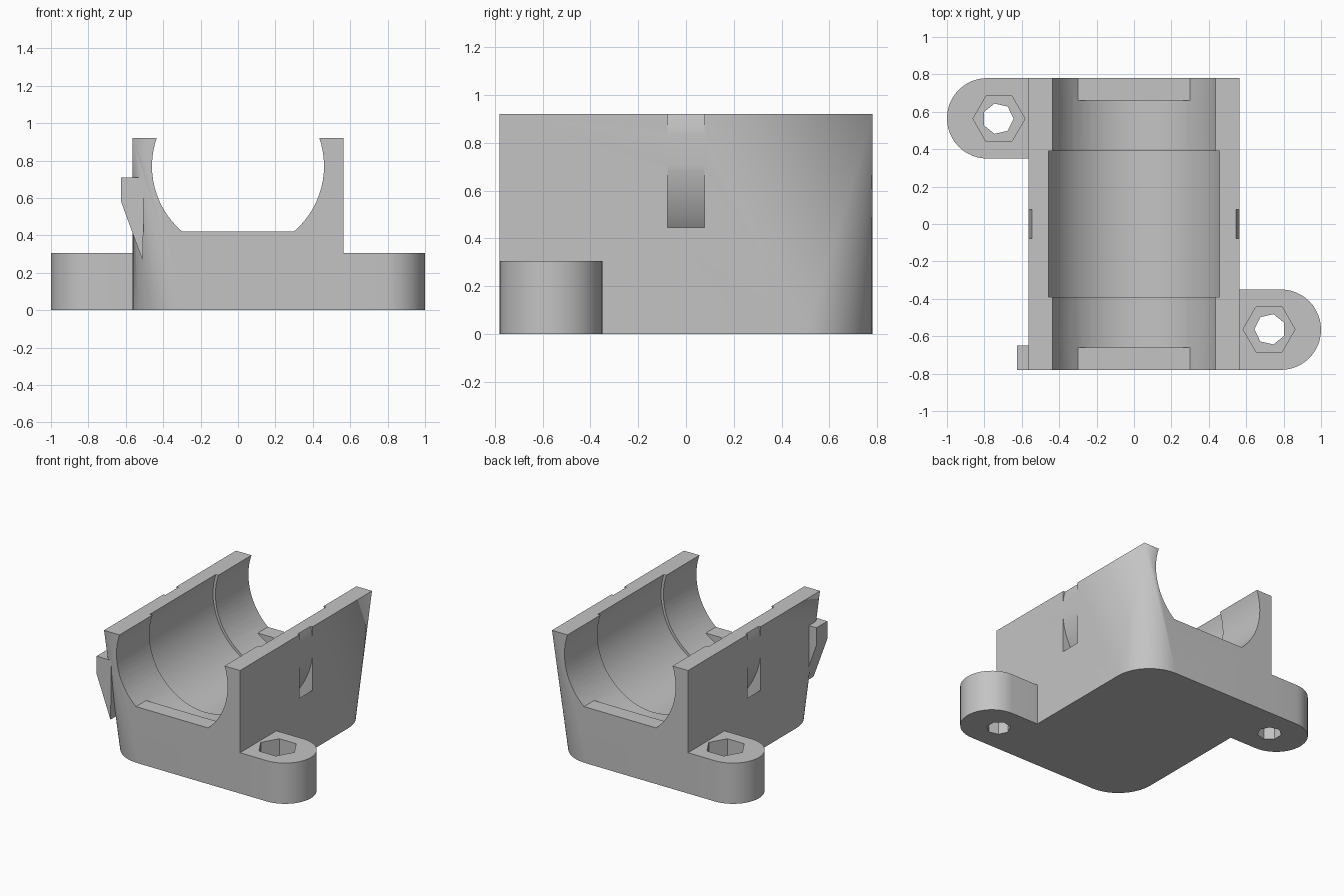
import bpy, bmesh, math
from math import sin, cos, pi

if "Cube" in bpy.data.objects:
    bpy.data.objects.remove(bpy.data.objects["Cube"], do_unlink=True)

W, D, H = 0.563, 0.78, 0.92      # half width, half depth, height of the body
AXIS_Z = 0.77                    # height of the bore axis
BORE_R, MID_R = 0.46, 0.48
LIP_Z = 0.42                     # flat top of the end lips

grey = bpy.data.materials.new("light grey plastic")
grey.use_nodes = True
COLOUR = (0.55, 0.55, 0.55, 1)
grey.diffuse_color = COLOUR
grey.node_tree.nodes["Principled BSDF"].inputs["Base Color"].default_value = COLOUR


def finish(name, bm):
    bmesh.ops.recalc_face_normals(bm, faces=bm.faces)
    mesh = bpy.data.meshes.new(name)
    bm.to_mesh(mesh)
    bm.free()
    mesh.materials.append(grey)
    obj = bpy.data.objects.new(name, mesh)
    bpy.context.collection.objects.link(obj)
    return obj


def prism(name, pts, axis, lo, hi):
    """Extrude a 2D outline along y (points are x, z) or z (points are x, y)."""
    bm = bmesh.new()
    place = (lambda p, t: (p[0], t, p[1])) if axis == "y" else (lambda p, t: (p[0], p[1], t))
    a = [bm.verts.new(place(p, lo)) for p in pts]
    b = [bm.verts.new(place(p, hi)) for p in pts]
    bm.faces.new(a)
    bm.faces.new(b)
    for i in range(len(pts)):
        j = (i + 1) % len(pts)
        bm.faces.new((a[i], a[j], b[j], b[i]))
    return finish(name, bm)


def arc(cx, cy, r, a0, a1, n):
    return [(cx + r * cos(a0 + (a1 - a0) * i / n), cy + r * sin(a0 + (a1 - a0) * i / n))
            for i in range(n + 1)]


def combine(target, tool, operation):
    mod = target.modifiers.new(operation, "BOOLEAN")
    mod.operation, mod.solver, mod.object = operation, "EXACT", tool
    bpy.context.view_layer.objects.active = target
    bpy.ops.object.modifier_apply(modifier=mod.name)
    bpy.data.objects.remove(tool, do_unlink=True)


# Body block: two opposite corners flare from sharp at the top to round at the base
R = 0.28
bm = bmesh.new()
low, high, owner = [], [], []
for k, (sx, sy) in enumerate([(-1, -1), (1, -1), (1, 1), (-1, 1)]):
    high.append(bm.verts.new((sx * W, sy * D, H)))
    if sx == sy:
        start = pi if sx < 0 else 0
        pts = arc(sx * (W - R), sy * (D - R), R, start, start + pi / 2, 14)
    else:
        pts = [(sx * W, sy * D)]
    for x, y in pts:
        low.append(bm.verts.new((x, y, 0)))
        owner.append(k)
bm.faces.new(low)
bm.faces.new(high)
for i in range(len(low)):
    j = (i + 1) % len(low)
    if owner[i] == owner[j]:
        bm.faces.new((low[i], low[j], high[owner[i]]))
    else:
        bm.faces.new((low[i], low[j], high[owner[j]], high[owner[i]]))
body = finish("motor_cradle", bm)

# Screw ears with nut pockets at opposite corners
for s in (1, -1):
    def turn(pts):
        return [(s * x, s * y) for x, y in pts]
    outline = [(0.4, -D)] + arc(0.785, -0.565, 0.215, -pi / 2, pi / 2, 24) + [(0.4, -0.35)]
    combine(body, prism("ear", turn(outline), "z", 0, 0.305), "UNION")
    hexagon = arc(0.722, -0.563, 0.139, 0, 2 * pi, 6)[:-1]
    combine(body, prism("nut_pocket", turn(hexagon), "z", 0.12, 0.5), "DIFFERENCE")
    hole = arc(0.727, -0.563, 0.083, pi, 3 * pi, 7)[:-1]
    combine(body, prism("screw_hole", turn(hole), "z", -0.1, 0.2), "DIFFERENCE")

# Bore: clipped through cut, full bore between the lips, wider middle
clip = math.asin((LIP_Z - AXIS_Z) / BORE_R)
upper = arc(0, AXIS_Z, BORE_R, clip, pi - clip, 56)
lower = arc(0, AXIS_Z, BORE_R, pi - clip, 2 * pi + clip, 20)[1:-1]
middle = arc(0, AXIS_Z, MID_R, 0, 2 * pi, 80)[:-1]
combine(body, prism("through_cut", upper, "y", -1, 1), "DIFFERENCE")
combine(body, prism("bore_cut", upper + lower, "y", -0.66, 0.66), "DIFFERENCE")
combine(body, prism("middle_cut", middle, "y", -0.39, 0.39), "DIFFERENCE")

# Curved strap channel running around underneath the bore
bm = bmesh.new()
N = 80
rings = [[bm.verts.new((x, y, z)) for x, z in arc(0, AXIS_Z, r, 0, 2 * pi, N)[:-1]]
         for r, y in ((0.567, -0.077), (0.65, -0.077), (0.65, 0.077), (0.567, 0.077))]
for k in range(4):
    p, q = rings[k], rings[(k + 1) % 4]
    for i in range(N):
        j = (i + 1) % N
        bm.faces.new((p[i], p[j], q[j], q[i]))
combine(body, finish("strap_channel", bm), "DIFFERENCE")

# Small hook on the flared front corner
hook = [(-0.505, 0.71), (-0.625, 0.71), (-0.625, 0.58), (-0.51, 0.265), (-0.505, 0.46)]
combine(body, prism("hook", hook, "y", -D, -0.65), "UNION")

# Crisp edges, smooth curves
bpy.ops.object.select_all(action="DESELECT")
body.select_set(True)
bpy.context.view_layer.objects.active = body
bpy.ops.object.shade_smooth_by_angle(angle=math.radians(25))
